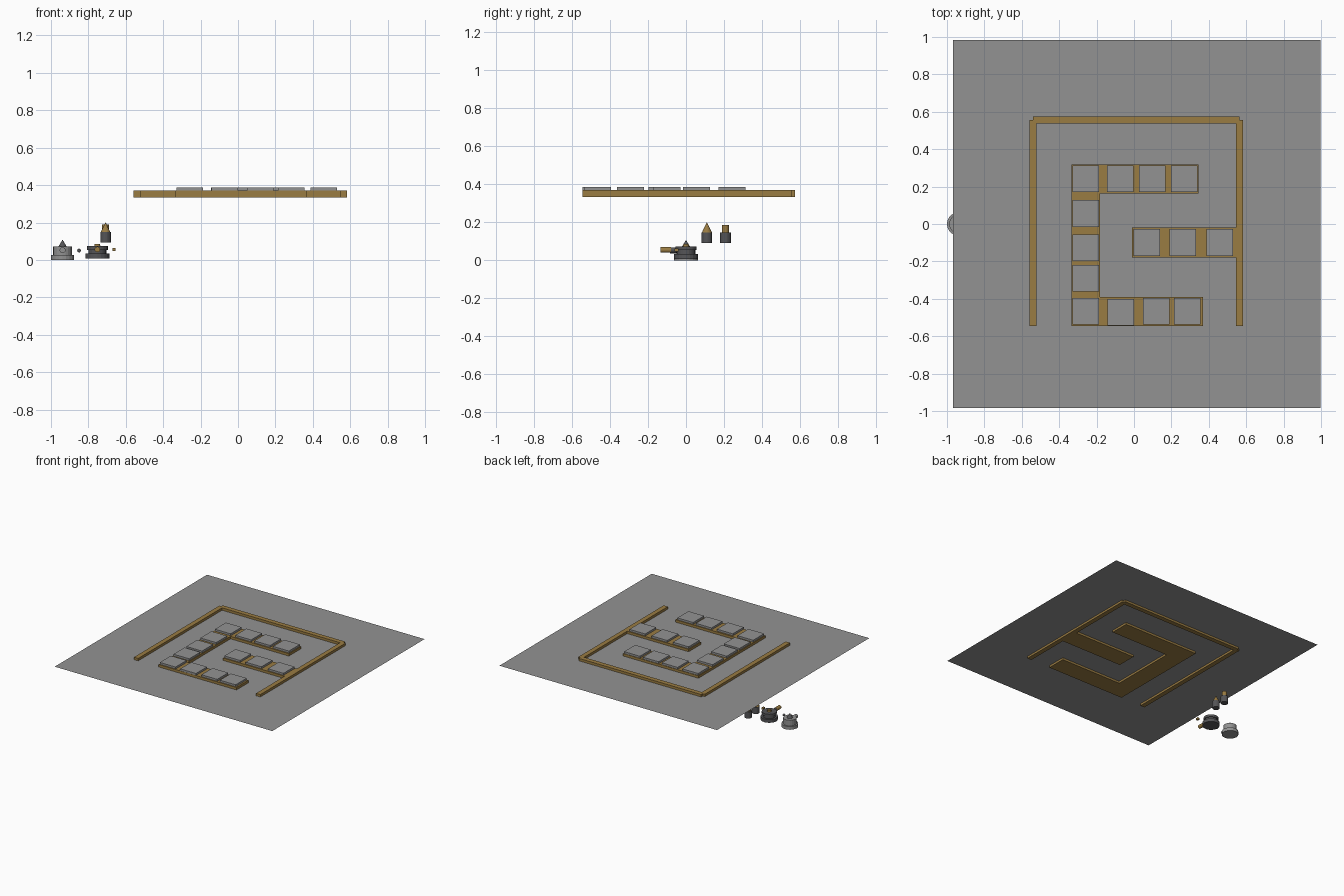
import bpy, math

if "Cube" in bpy.data.objects:
    bpy.data.objects.remove(bpy.data.objects["Cube"])


def mat(name, c):
    m = bpy.data.materials.new(name)
    m.diffuse_color = (*c, 1)
    m.use_nodes = True
    m.node_tree.nodes["Principled BSDF"].inputs["Base Color"].default_value = m.diffuse_color
    return m


GREY = mat("stone grey", (0.29, 0.29, 0.29))
GOLD = mat("ochre", (0.32, 0.2, 0.055))
DARK = mat("dark grey", (0.09, 0.09, 0.095))


def finish(name, m):
    o = bpy.context.object
    o.name = name
    o.data.materials.append(m)
    return o


def box(name, x0, x1, y0, y1, z0, z1, m):
    bpy.ops.mesh.primitive_cube_add(size=1, location=((x0 + x1) / 2, (y0 + y1) / 2, (z0 + z1) / 2))
    bpy.context.object.scale = (x1 - x0, y1 - y0, z1 - z0)
    return finish(name, m)


def cyl(name, r0, r1, start, length, m, axis="z", n=20):
    # tapered cylinder starting at a point and growing along an axis
    rot = {"z": (0, 0, 0), "-y": (math.pi / 2, 0, 0), "x": (0, math.pi / 2, 0)}[axis]
    d = {"z": (0, 0, 1), "-y": (0, -1, 0), "x": (1, 0, 0)}[axis]
    loc = [s + k * length / 2 for s, k in zip(start, d)]
    bpy.ops.mesh.primitive_cone_add(vertices=n, radius1=r0, radius2=r1, depth=length, location=loc, rotation=rot)
    return finish(name, m)


# ground sheet
bpy.ops.mesh.primitive_plane_add(size=1, location=(0.015, 0, 0.352))
bpy.context.object.scale = (1.965, 1.965, 1)
finish("ground_sheet", GREY)

# border rails
Z0, Z1 = 0.335, 0.372
box("rail_left", -0.558, -0.52, -0.545, 0.555, Z0, Z1, GOLD)
box("rail_right", 0.545, 0.583, -0.545, 0.555, Z0, Z1, GOLD)
box("rail_back", -0.54, 0.565, 0.537, 0.575, Z0, Z1, GOLD)

# platform strips carrying the tiles
box("platform_back", -0.335, 0.345, 0.163, 0.318, Z0, Z1, GOLD)
box("platform_side", -0.335, -0.182, -0.39, 0.163, Z0, Z1, GOLD)
box("platform_front", -0.335, 0.368, -0.545, -0.39, Z0, Z1, GOLD)
box("platform_middle", -0.01, 0.545, -0.178, -0.02, Z0, Z1, GOLD)

# square tiles, listed by centre
tiles = [(x, 0.243) for x in (-0.258, -0.073, 0.098, 0.268)]
tiles += [(-0.258, y) for y in (0.056, -0.126, -0.291, -0.467)]
tiles += [(-0.07, -0.473), (0.118, -0.467), (0.284, -0.467)]
tiles += [(x, -0.099) for x in (0.067, 0.26, 0.459)]
for x, y in tiles:
    box("tile", x - 0.071, x + 0.071, y - 0.071, y + 0.071, Z1 - 0.007, 0.388, GREY)

# plain turret
x = -0.938
cyl("turret_base", 0.062, 0.062, (x, 0, 0), 0.026, GREY)
cyl("turret_body", 0.05, 0.05, (x, 0, 0.026), 0.046, GREY)
cyl("turret_tip", 0.022, 0.0, (x, 0, 0.072), 0.036, DARK)
cyl("turret_barrel", 0.016, 0.016, (x, -0.03, 0.052), 0.055, GREY, "-y", 16)

# dark turret with ochre barrel
x = -0.752
cyl("gun_base", 0.064, 0.064, (x, 0, 0.008), 0.026, DARK)
cyl("gun_body", 0.048, 0.048, (x, 0, 0.034), 0.022, DARK)
cyl("gun_crown", 0.056, 0.056, (x, 0, 0.054), 0.02, DARK)
cyl("gun_cap", 0.016, 0.014, (x, 0, 0.074), 0.012, GOLD)
cyl("gun_barrel", 0.014, 0.014, (x, -0.04, 0.055), 0.05, DARK, "-y", 16)
cyl("gun_muzzle", 0.015, 0.015, (x, -0.08, 0.056), 0.055, GOLD, "-y", 16)

# loose shots
bpy.ops.mesh.primitive_uv_sphere_add(segments=14, ring_count=8, radius=0.01, location=(-0.85, -0.05, 0.05))
finish("ball_shot", DARK)
box("square_shot", -0.672, -0.656, -0.06, -0.04, 0.047, 0.063, GOLD)

# shells: pointed and blunt
for y, tip in ((0.11, 0.0), (0.208, 0.019)):
    cyl("shell_case", 0.028, 0.028, (-0.708, y, 0.093), 0.055, DARK)
    if tip:
        cyl("shell_blunt_head", 0.019, 0.019, (-0.708, y, 0.148), 0.04, GOLD)
    else:
        cyl("shell_point", 0.026, 0.0, (-0.708, y, 0.148), 0.053, GOLD)
